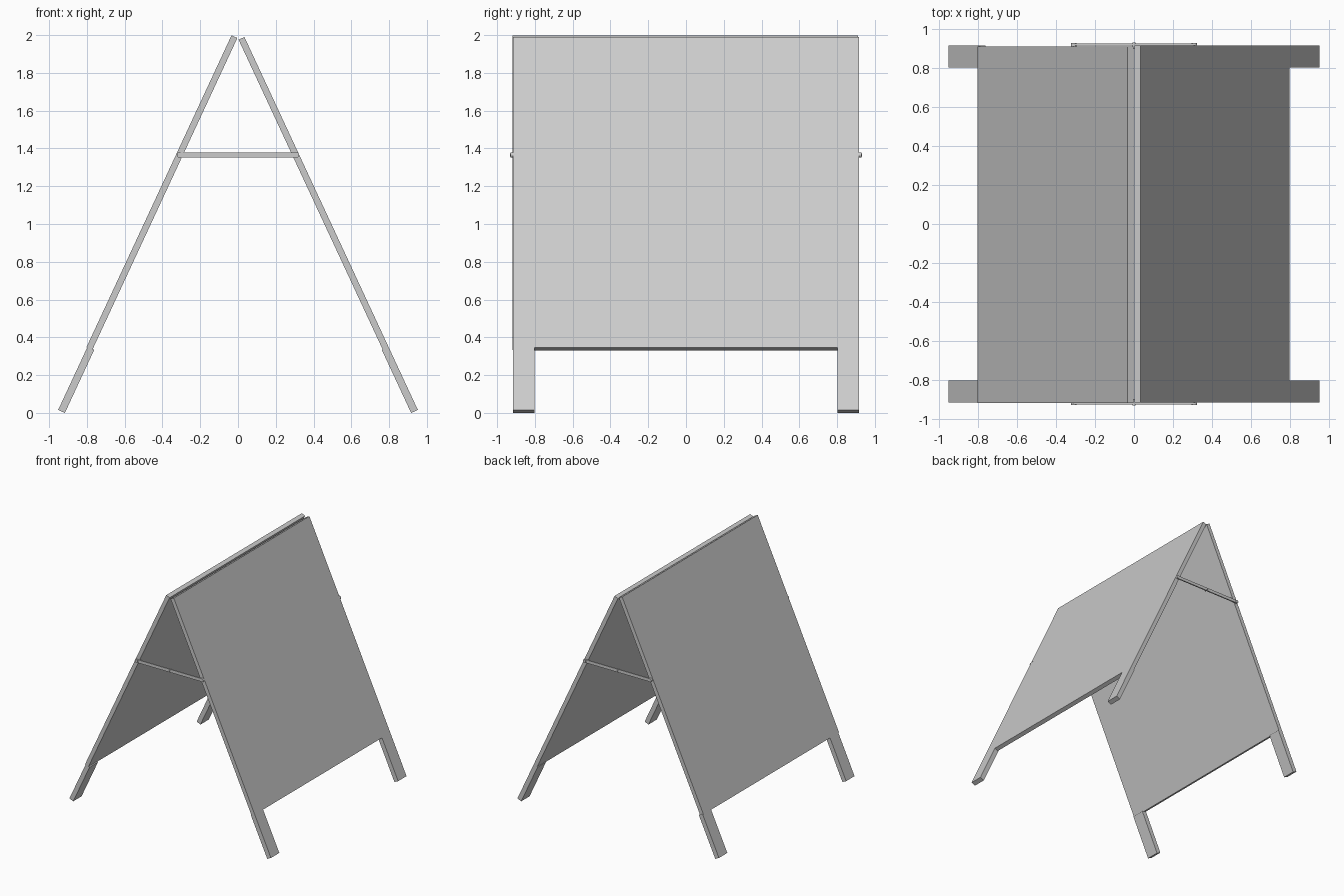
import bpy
import bmesh
from mathutils import Vector

cube = bpy.data.objects.get("Cube")
if cube:
    bpy.data.objects.remove(cube, do_unlink=True)

grey = bpy.data.materials.new("light_grey")
grey.use_nodes = True
colour = (0.6, 0.6, 0.6, 1)
grey.diffuse_color = colour
grey.node_tree.nodes["Principled BSDF"].inputs["Base Color"].default_value = colour


def prism(name, profile, y0, y1):
    """Extrude an (x, z) outline from y0 to y1."""
    bm = bmesh.new()
    face = bm.faces.new([bm.verts.new((x, y0, z)) for x, z in profile])
    new = bmesh.ops.extrude_face_region(bm, geom=[face])["geom"]
    moved = [v for v in new if isinstance(v, bmesh.types.BMVert)]
    bmesh.ops.translate(bm, verts=moved, vec=(0, y1 - y0, 0))
    bmesh.ops.recalc_face_normals(bm, faces=bm.faces)
    mesh = bpy.data.meshes.new(name)
    bm.to_mesh(mesh)
    bm.free()
    mesh.materials.append(grey)
    obj = bpy.data.objects.new(name, mesh)
    bpy.context.collection.objects.link(obj)
    return obj


def pin(name, x, y, z, radius, depth):
    bpy.ops.mesh.primitive_cylinder_add(vertices=16, radius=radius, depth=depth,
                                        location=(x, y, z), rotation=(1.5708, 0, 0))
    obj = bpy.context.object
    obj.name = name
    obj.data.materials.append(grey)
    bpy.ops.object.shade_smooth_by_angle()


# Sloping line shared by each board and its legs
top = Vector((0.034, 1.99))
slope = Vector((0.765, -1.645)).normalized()
normal = Vector((-slope.y, slope.x))
half_width = 0.915
board_length = 1.814
leg_end = 2.177


def sloped(name, side, start, end, outer, thickness, y0, y1):
    a = top + slope * start + normal * outer
    b = top + slope * end + normal * outer
    inner = normal * thickness
    points = [a, b, b - inner, a - inner]
    prism(name, [(side * p.x, p.y) for p in points], y0, y1)


for side, label in ((1, "left"), (-1, "right")):
    # Board; the right one stands slightly proud of its legs and higher
    proud = 0.004 if side < 0 else 0
    shift = -0.004 if side < 0 else 0
    sloped(label + "_board", side, -proud * 2, board_length, proud, 0.034,
           shift - half_width, shift + half_width)
    # Short feet below the board corners
    for end, word in ((-1, "front"), (1, "back")):
        y0, y1 = sorted((end * 0.802, end * half_width))
        sloped(f"{label}_{word}_leg", side, board_length - 0.005, leg_end,
               0, 0.039, y0, y1)

# Folding stays with pins, one across each open end
for end, word in ((-1, "front"), (1, "back")):
    y0, y1 = sorted((end * 0.916, end * 0.926))
    for side, label in ((1, "left"), (-1, "right")):
        x0, x1 = sorted((0, side * 0.31))
        prism(f"{word}_{label}_stay",
              [(x0, 1.352), (x1, 1.352), (x1, 1.378), (x0, 1.378)], y0, y1)
        pin(f"{word}_{label}_pin", side * 0.31, end * 0.912, 1.365, 0.014, 0.036)
    pin(f"{word}_centre_pin", 0, end * 0.915, 1.365, 0.007, 0.034)
